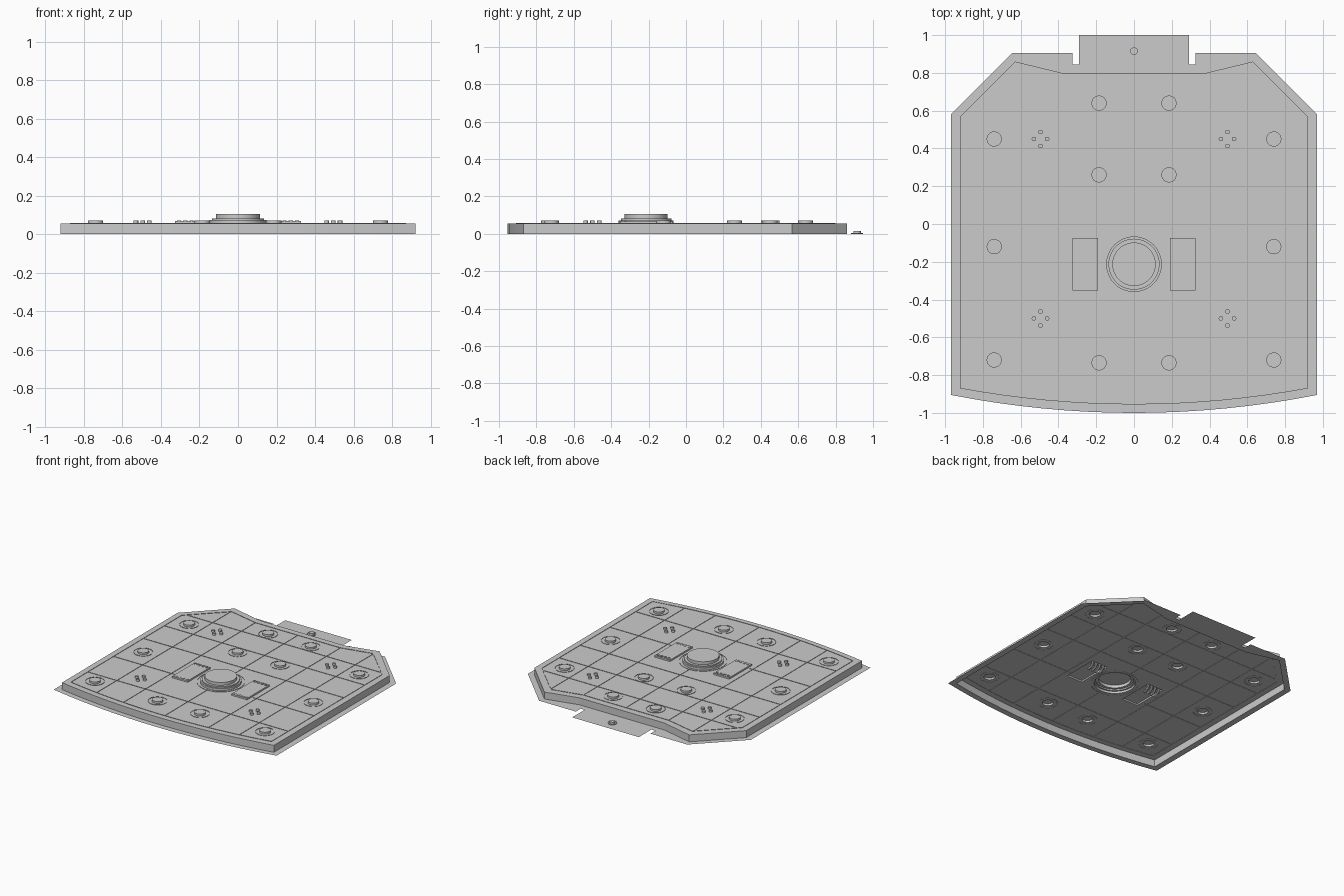
import bpy
import bmesh
from math import sin, cos, pi

if "Cube" in bpy.data.objects:
    bpy.data.objects.remove(bpy.data.objects["Cube"])

grey = bpy.data.materials.new("plain grey")
grey.use_nodes = True
grey.diffuse_color = (0.6, 0.6, 0.6, 1)
grey.node_tree.nodes["Principled BSDF"].inputs["Base Color"].default_value = (0.6, 0.6, 0.6, 1)

TOP = 0.055


def finish(name, bm, smooth=False):
    bmesh.ops.recalc_face_normals(bm, faces=bm.faces[:])
    mesh = bpy.data.meshes.new(name)
    bm.to_mesh(mesh)
    bm.free()
    mesh.materials.append(grey)
    obj = bpy.data.objects.new(name, mesh)
    bpy.context.collection.objects.link(obj)
    if smooth:
        bpy.ops.object.select_all(action='DESELECT')
        obj.select_set(True)
        bpy.context.view_layer.objects.active = obj
        bpy.ops.object.shade_smooth_by_angle(angle=pi / 6)
    return obj


def outline(half, sag):
    """Mirror the right-hand points and close them with a bowed front edge."""
    w, y = half[0]
    left = [(-px, py) for px, py in reversed(half)]
    front = [(w * t / 8, y - sag * (1 - (t / 8) ** 2)) for t in range(-7, 8)]
    return half + left + front


def circle(x, y, r, n=32):
    return [(x + r * cos(2 * pi * i / n), y + r * sin(2 * pi * i / n)) for i in range(n)]


def rectangle(x, y, w, h):
    return [(x - w, y - h), (x + w, y - h), (x + w, y + h), (x - w, y + h)]


def sheet(name, loops, z):
    """Flat sheet: first loop is the border, the others are openings."""
    curve = bpy.data.curves.new(name, 'CURVE')
    curve.dimensions = '2D'
    curve.fill_mode = 'BOTH'
    for loop in loops:
        spline = curve.splines.new('POLY')
        spline.points.add(len(loop) - 1)
        for point, (x, y) in zip(spline.points, loop):
            point.co = (x, y, 0, 1)
        spline.use_cyclic_u = True
    curve.materials.append(grey)
    obj = bpy.data.objects.new(name, curve)
    bpy.context.collection.objects.link(obj)
    obj.location.z = z
    bpy.ops.object.select_all(action='DESELECT')
    obj.select_set(True)
    bpy.context.view_layer.objects.active = obj
    bpy.ops.object.convert(target='MESH')


def wall(bm, path, z0, z1, closed=True):
    low = [bm.verts.new((x, y, z0)) for x, y in path]
    high = [bm.verts.new((x, y, z1)) for x, y in path]
    for i in range(len(path) if closed else len(path) - 1):
        j = (i + 1) % len(path)
        bm.faces.new((low[i], low[j], high[j], high[i]))
    return high


def cap(bm, loop, z0, z1):
    """Raised hollow shape, open underneath."""
    bm.faces.new(wall(bm, loop, z0, z1))


# Layout of the fittings
studs = [(s * x, y) for s in (-1, 1) for x, y in
         ((0.185, 0.64), (0.185, 0.26), (0.185, -0.735), (0.74, 0.45), (0.74, -0.12), (0.74, -0.72))]
pins = [(s * 0.495 + dx, y + dy) for s in (-1, 1) for y in (0.45, -0.5)
        for dx, dy in ((0.035, 0), (-0.035, 0), (0, 0.037), (0, -0.037))]
blocks = [rectangle(s * 0.258, -0.213, 0.068, 0.14) for s in (-1, 1)]
dial = (0, -0.213)

# Flange, side wall and panel
rim = outline([(0.97, -0.905), (0.97, 0.58), (0.645, 0.905), (0.325, 0.905),
               (0.325, 0.845), (0.29, 0.845), (0.29, 1.0)], 0.095)
edge = outline([(0.922, -0.87), (0.922, 0.567), (0.63, 0.86), (0.37, 0.797)], 0.085)
sheet("flange", [rim, edge], 0)
bm = bmesh.new()
wall(bm, edge, 0, TOP)
finish("side_wall", bm)
openings = [circle(x, y, 0.04) for x, y in studs] + blocks + [circle(*dial, 0.147, 48)]
sheet("panel", [edge] + openings, TOP)

# Thin seam ribs in a grid and around the border
bm = bmesh.new()
low, high = TOP - 0.002, TOP + 0.003
wall(bm, outline([(0.872, -0.83), (0.872, 0.546), (0.615, 0.80), (0.37, 0.745)], 0.08), low, high)
for x, back in ((0, 0.745), (0.37, 0.745), (-0.37, 0.745), (0.62, 0.795), (-0.62, 0.795)):
    front = -0.83 - 0.08 * (1 - (x / 0.872) ** 2)
    stops = [front, back] if x else [front, -0.37, -0.05, back]
    for a, b in zip(stops[::2], stops[1::2]):
        wall(bm, [(x, a), (x, b)], low, high, False)
for y, half in ((0.57, 0.845), (0.33, 0.872), (0.07, 0.872), (-0.3, 0.872), (-0.62, 0.872)):
    for s in (-1, 1):
        wall(bm, [(s * half, y), (s * (0.34 if y == -0.3 else 0), y)], low, high, False)
finish("seam_ribs", bm)

# Round studs, each in a low ring
bm = bmesh.new()
for x, y in studs:
    cap(bm, circle(x, y, 0.04), TOP, 0.07)
    wall(bm, circle(x, y, 0.068), low, high)
finish("studs", bm, True)

# Clusters of four pins
bm = bmesh.new()
for x, y in pins:
    cap(bm, circle(x, y, 0.012, 16), TOP, 0.07)
finish("pins", bm, True)

# Stepped central dial
bm = bmesh.new()
steps = [(0.147, TOP), (0.147, 0.072), (0.135, 0.072), (0.135, 0.082), (0.115, 0.082), (0.115, 0.105)]
rings = [[bm.verts.new((x, y, z)) for x, y in circle(*dial, r, 48)] for r, z in steps]
for a, b in zip(rings, rings[1:]):
    for i in range(len(a)):
        j = (i + 1) % len(a)
        bm.faces.new((a[i], a[j], b[j], b[i]))
bm.faces.new(rings[-1])
finish("dial", bm, True)
bm = bmesh.new()
wall(bm, circle(*dial, 0.17, 48), low, high)
finish("dial_ring", bm, True)

# Terminal blocks with contacts and curved leads
bm = bmesh.new()
for block in blocks:
    cap(bm, block, TOP, 0.067)
finish("terminal_blocks", bm)
contacts = bmesh.new()
leads = bmesh.new()
for s in (-1, 1):
    for k in range(4):
        x = s * 0.258 + (k - 1.5) * 0.032
        cap(contacts, circle(x, -0.335, 0.011, 12), 0.067, 0.07)
        wall(contacts, circle(x, -0.09, 0.011, 12), 0.06, 0.07)
        last = None
        for i in range(9):
            a = i / 8 * pi / 2
            ring = []
            for u, v in circle(0, 0, 0.009, 8):
                ring.append(leads.verts.new((x + u, -0.14 + (0.05 + v) * cos(a),
                                             0.066 - (0.04 + v) * sin(a))))
            if last:
                for p in range(8):
                    q = (p + 1) % 8
                    leads.faces.new((last[p], last[q], ring[q], ring[p]))
            last = ring
finish("contacts", contacts, True)
finish("leads", leads, True)

# Tab stud in its ring
bm = bmesh.new()
cap(bm, circle(0, 0.915, 0.02, 24), 0, 0.016)
wall(bm, circle(0, 0.915, 0.032, 24), 0, 0.004)
finish("tab_stud", bm, True)
